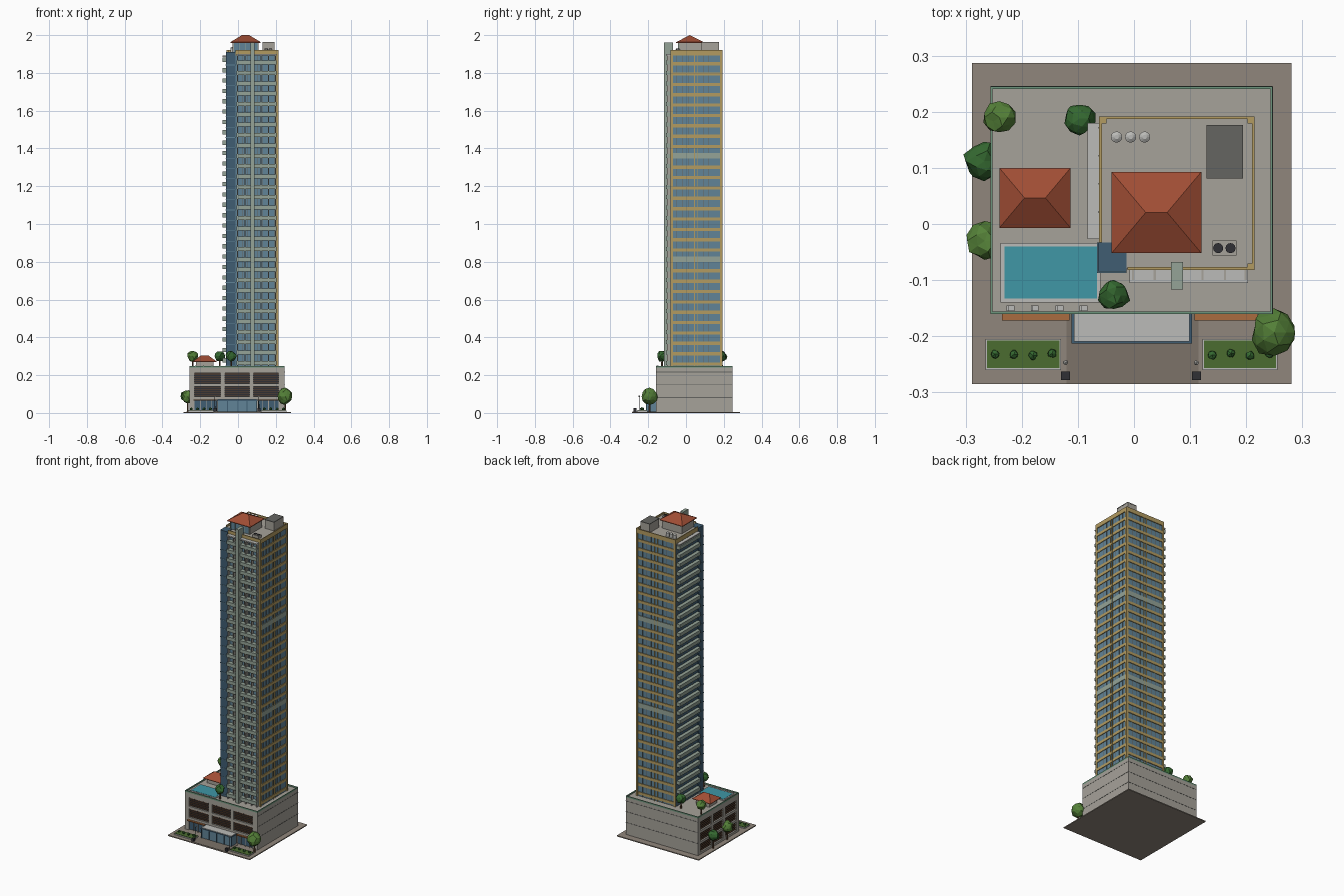
import bpy, bmesh, math, random
from mathutils import Vector, Matrix

if "Cube" in bpy.data.objects:
    bpy.data.objects.remove(bpy.data.objects["Cube"])
random.seed(4)

COL = dict(stone=(.38, .36, .32), paving=(.28, .24, .2), drive=(.2, .17, .14), glass=(.12, .23, .31),
           navy=(.05, .11, .17), tan=(.45, .33, .12), sage=(.3, .37, .31), tile=(.35, .075, .035),
           leaf=(.035, .14, .03), leaf2=(.09, .22, .04), lawn=(.07, .15, .03), pool=(.05, .31, .38),
           dark=(.03, .03, .035), wood=(.12, .06, .03), pale=(.5, .5, .48), grey=(.13, .13, .12),
           awning=(.4, .15, .05), rail=(.15, .3, .2))
MATS = {}


def finish(name, bm, col):
    me = bpy.data.meshes.new(name)
    bm.to_mesh(me)
    bm.free()
    if col not in MATS:
        MATS[col] = bpy.data.materials.new(col)
        MATS[col].diffuse_color = (*COL[col], 1)
    me.materials.append(MATS[col])
    ob = bpy.data.objects.new(name, me)
    bpy.context.collection.objects.link(ob)
    return ob


def boxes(name, col, items):
    """One object from boxes given as x0, x1, y0, y1, z0, z1."""
    bm = bmesh.new()
    for x0, x1, y0, y1, z0, z1 in items:
        m = Matrix.Translation(((x0 + x1) / 2, (y0 + y1) / 2, (z0 + z1) / 2))
        bmesh.ops.create_cube(bm, size=1, matrix=m @ Matrix.Diagonal((x1 - x0, y1 - y0, z1 - z0, 1)))
    return finish(name, bm, col)


def cylinders(name, col, items, n=12):
    """Items: x, y, z0, z1, bottom radius, top radius."""
    bm = bmesh.new()
    for x, y, z0, z1, r0, r1 in items:
        bmesh.ops.create_cone(bm, cap_ends=True, segments=n, radius1=r0, radius2=r1, depth=z1 - z0,
                              matrix=Matrix.Translation((x, y, (z0 + z1) / 2)))
    return finish(name, bm, col)


def hip_roof(name, x0, x1, y0, y1, z0, z1, lip):
    bm = bmesh.new()
    h, ym = (y1 - y0) * .42, (y0 + y1) / 2
    rings = [[bm.verts.new((x, y, z)) for x, y in ((x0, y0), (x1, y0), (x1, y1), (x0, y1))]
             for z in (z0, z0 + lip)]
    a, c = bm.verts.new((x0 + h, ym, z1)), bm.verts.new((x1 - h, ym, z1))
    lo, t = rings
    bm.faces.new(lo[::-1])
    for i in range(4):
        j = (i + 1) % 4
        bm.faces.new((lo[i], lo[j], t[j], t[i]))
    for f in ((t[0], t[1], c, a), (t[1], t[2], c), (t[2], t[3], a, c), (t[3], t[0], a)):
        bm.faces.new(f)
    return finish(name, bm, 'tile')


def foliage(name, col, items, sub=2):
    bm = bmesh.new()
    for x, y, z, r in items:
        for v in bmesh.ops.create_icosphere(bm, subdivisions=sub, radius=r)['verts']:
            v.co = v.co * random.uniform(.82, 1.08) + Vector((x, y, z))
    return finish(name, bm, col)


# ground
boxes('ground_slab', 'paving', [(-.289, .281, -.285, .287, 0, .006)])
boxes('driveway', 'drive', [(-.12, .115, -.284, -.16, .006, .008)])

# podium: inset core plus frame on front and left
PX0, PX1, PY0, PY1, PT = -.256, .247, -.16, .245, .24
boxes('podium_core', 'stone', [(PX0 + .012, PX1, PY0 + .012, PY1, .006, PT)])
xs = [(PX0, -.23), (-.093, -.07), (.06, .082), (.214, PX1)]
ys = [(PY0, -.135), (-.025, -.003), (.09, .112), (.22, PY1)]
beams = [(.072, .086), (.14, .155), (.21, PT)]
frame = [(a, b, PY0, PY0 + .014, .006, PT) for a, b in xs]
frame += [(PX0, PX0 + .014, a, b, .006, PT) for a, b in ys]
frame += [(PX0, PX1, PY0, PY0 + .014, a, b) for a, b in beams]
frame += [(PX0, PX0 + .014, PY0, PY1, a, b) for a, b in beams + [(.006, .02)]]
boxes('podium_frame', 'stone', frame)
dark, slats, shop = [], [], []
for z0, z1 in ((.086, .14), (.155, .21), (.02, .072)):
    sl = [z0 + (z1 - z0) * (k + .5) / 5 for k in range(5)]
    for i in range(3):
        a, b = xs[i][1], xs[i + 1][0]
        if z0 > .03:
            dark.append((a, b, PY0 + .01, PY0 + .014, z0, z1))
            slats += [(a, b, PY0 + .004, PY0 + .011, z, z + .003) for z in sl]
        a, b = ys[i][1], ys[i + 1][0]
        dark.append((PX0 + .01, PX0 + .014, a, b, z0, z1))
        slats += [(PX0 + .004, PX0 + .011, a, b, z, z + .003) for z in sl]
boxes('podium_openings', 'dark', dark)
boxes('podium_louvres', 'wood', slats)
boxes('podium_joints', 'grey', [(PX1, PX1 + .001, PY0, PY1, z, z + .003) for z in (.08, .148, .215)]
      + [(PX0, PX1, PY1, PY1 + .001, z, z + .003) for z in (.08, .148, .215)])
boxes('shop_windows', 'navy', [(-.23, -.112, PY0 + .004, PY0 + .014, .01, .066),
                               (.105, .214, PY0 + .004, PY0 + .014, .01, .066)])
boxes('shop_awnings', 'awning', [(-.235, -.115, -.172, PY0, .066, .072), (.108, .22, -.172, PY0, .066, .072)])
boxes('shop_mullions', 'stone', [(x, x + .003, PY0 + .001, PY0 + .006, .006, .066)
                                 for x in (-.2, -.17, -.14, .13, .16, .19)])
R = .004
boxes('terrace_railing', 'rail', [(PX0, PX1, PY0, PY0 + R, PT, .249), (PX0, PX1, PY1 - R, PY1, PT, .249),
                                  (PX0, PX0 + R, PY0, PY1, PT, .249), (PX1 - R, PX1, PY0, PY1, PT, .249)])

# entrance lobby
boxes('lobby_glass', 'glass', [(-.107, .1, -.208, PY0, .006, .066)])
boxes('lobby_frame', 'navy', [(-.111, .103, -.213, PY0, .064, .07)]
      + [(-.109 + k * .0517, -.105 + k * .0517, -.211, -.206, .006, .066) for k in range(5)])
boxes('lobby_canopy', 'pale', [(-.107, .099, -.209, PY0, .07, .073)])

# tower body
TX0, TX1, TY0, TY1, TZ = -.057, .21, -.078, .187, 1.9
boxes('tower_glass', 'glass', [(TX0, TX1, TY0, TY1, PT, TZ)])
boxes('corner_glass', 'navy', [(-.064, -.013, -.085, -.033, PT, 1.91), (-.061, -.056, -.033, TY1, PT, TZ)])
N, Z0 = 30, .25
P = (1.895 - Z0) / N
tan, sage, grooves, front, left, thin = [], [], [], [], [], []
for k in range(N):
    z = Z0 + k * P
    band = sage if k in (10, 20) else tan
    h = .03 if k in (10, 20) else .017
    band += [(TX1 - .001, TX1 + .004, TY0, TY1 + .004, z, z + h), (TX0, TX1 + .004, TY1 - .001, TY1 + .004, z, z + h)]
    front.append((-.008, .203, -.105, TY0, z + .004, z + .025))
    left.append((-.083, -.06, -.027, .18, z + .018, z + .04))
    thin.append((-.066, -.013, -.087, -.033, z, z + .003))
boxes('floor_bands', 'tan', tan)
boxes('refuge_bands', 'sage', sage)
boxes('front_balconies', 'sage', front)
boxes('side_balconies', 'sage', left)
boxes('corner_floor_lines', 'glass', thin)
boxes('balcony_roofs', 'pale', [(-.008, .203, -.105, TY0, 1.893, 1.9), (-.083, -.06, -.027, .18, 1.885, 1.892)])

# vertical posts and mullions
C = .008
boxes('corner_posts', 'tan', [(TX1 - C, TX1 + .005, TY0 - .004, TY0 + C, PT, 1.92),
                              (TX1 - C, TX1 + .005, TY1 - C, TY1 + .005, PT, 1.92),
                              (TX0 - .004, TX0 + C, TY1 - C, TY1 + .005, PT, 1.92),
                              (TX1, TX1 + .005, .043, .047, PT, TZ), (TX1, TX1 + .005, .06, .064, PT, TZ),
                              (.065, .069, TY1, TY1 + .005, PT, TZ), (.084, .088, TY1, TY1 + .005, PT, TZ)])
mull = [(TX1, TX1 + .002, y, y + .002, PT, TZ) for y in (-.05, -.02, .01, .09, .12, .15)]
mull += [(x, x + .002, TY1, TY1 + .002, PT, TZ) for x in (-.03, 0, .03, .11, .14, .17)]
mull += [(x, x + .003, TY0 - .004, TY0, PT, TZ) for x in (.02, .05, .1, .13, .16, .19)]
mull += [(-.063, -.06, y, y + .003, PT, TZ) for y in (.02, .07, .12, .17)]
boxes('window_mullions', 'grey', mull)
boxes('balcony_dividers', 'stone', [(x, x + .004, -.1, TY0, PT, TZ) for x in (-.004, .035, .12, .16, .197)])
boxes('front_fin', 'sage', [(.066, .087, -.117, TY0 + .01, PT, 1.962)])

# tower roof
boxes('roof_slab', 'stone', [(-.06, .213, -.08, .19, TZ - .004, 1.908)])
boxes('roof_parapet', 'tan', [(-.012, .214, -.082, -.077, 1.893, 1.92), (-.06, .214, .187, .192, 1.893, 1.92),
                              (.21, .215, -.082, .192, 1.893, 1.92), (-.062, -.057, -.033, .192, 1.893, 1.92)])
boxes('penthouse_walls', 'stone', [(-.028, .108, -.035, .082, 1.905, 1.962)])
boxes('penthouse_glass', 'glass', [(-.022, .102, -.04, -.034, 1.91, 1.957)])
boxes('penthouse_mullions', 'sage', [(-.025 + k * .032, -.022 + k * .032, -.042, -.034, 1.908, 1.962) for k in range(5)])
hip_roof('penthouse_roof', -.04, .12, -.052, .093, 1.959, 2.0, .004)
boxes('lift_room', 'stone', [(.13, .193, .082, .175, 1.905, 1.96)])
boxes('lift_room_roof', 'grey', [(.129, .194, .081, .176, 1.96, 1.964)])
cylinders('water_tanks', 'pale', [(x, .155, 1.908, 1.932, .01, .01) for x in (-.031, -.006, .019)]
          + [(x, .155, 1.932, 1.936, .01, .004) for x in (-.031, -.006, .019)])
boxes('cooling_unit', 'stone', [(.14, .183, -.056, -.029, 1.908, 1.925)])
cylinders('cooling_fans', 'dark', [(x, -.043, 1.925, 1.928, .009, .009) for x in (.15, .172)])

# terrace pavilion, pool and loungers
boxes('pavilion_walls', 'stone', [(-.222, -.13, .01, .085, PT, .27)])
hip_roof('pavilion_roof', -.24, -.113, -.007, .1, .269, .305, .003)
boxes('pool_rim', 'pale', [(-.238, -.06, -.14, -.034, PT, .244)])
boxes('pool_water', 'pool', [(-.231, -.066, -.133, -.04, .243, .2455)])
boxes('loungers', 'pale', [b for x in (-.22, -.177, -.133, -.09)
                           for b in ((x - .007, x + .007, -.155, -.145, PT, .245), (x - .007, x - .003, -.155, -.145, .245, .25))])

# trees
trees = [(-.24, .19, .3, .029, PT), (-.097, .188, .3, .029, PT), (-.036, -.127, .3, .029, PT),
         (-.267, .112, .088, .036, .006), (-.266, -.03, .088, .036, .006), (.25, -.193, .088, .044, .006)]
cylinders('tree_trunks', 'wood', [(x, y, g, z, .005, .003) for x, y, z, r, g in trees], 6)
foliage('tree_crowns_dark', 'leaf', [t[:4] for t in trees[1:4]])
foliage('tree_crowns_light', 'leaf2', [trees[0][:4]] + [t[:4] for t in trees[4:]])

# planting beds and gate lamps
beds = [(-.265, -.13), (.122, .256)]
boxes('bed_kerbs', 'pale', [(a, b, -.26, -.205, .006, .012) for a, b in beds])
boxes('bed_lawns', 'lawn', [(a + .003, b - .003, -.257, -.208, .01, .0145) for a, b in beds])
foliage('bed_shrubs', 'leaf', [(a + .017 + k * .034, -.233 + random.uniform(-.003, .003), .021, .009)
                               for a, b in beds for k in range(4)], 1)
boxes('lamp_bases', 'dark', [(x - .008, x + .008, -.278, -.263, .006, .026) for x in (-.122, .111)])
cylinders('lamp_posts', 'dark', [(x, -.247, .006, .085, .002, .0015) for x in (-.122, .111)], 6)
foliage('lamp_heads', 'pale', [(x, -.247, .088, .005) for x in (-.122, .111)], 1)

for m in bpy.data.materials:
    if m.users and not m.is_grease_pencil:
        m.use_nodes = True
        m.node_tree.nodes["Principled BSDF"].inputs["Base Color"].default_value = m.diffuse_color
